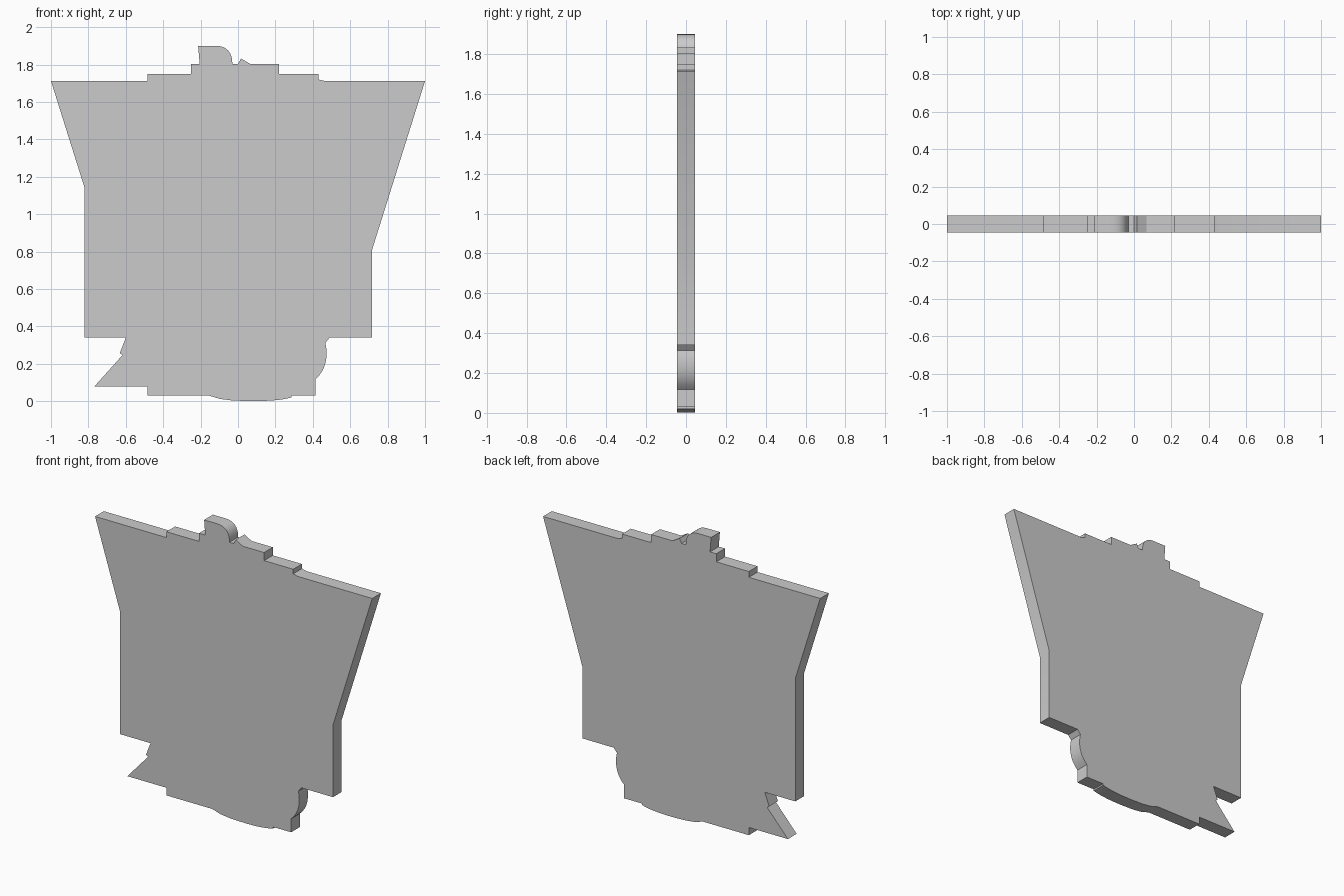
import bpy, bmesh

if "Cube" in bpy.data.objects:
    bpy.data.objects.remove(bpy.data.objects["Cube"])

HALF_DEPTH = 0.045


def bend(p0, p1, p2, p3, n=8):
    """Points along a cubic curve, for the rounded bits of the outline."""
    return [tuple((1-t)**3*a + 3*t*(1-t)**2*b + 3*t*t*(1-t)*c + t**3*d
                  for a, b, c, d in zip(p0, p1, p2, p3))
            for t in (i / n for i in range(n + 1))]


# Top edge: stepped ledges, rounded tab and small spike (left to right)
top_edge = [(-1, 1.712), (-0.485, 1.712), (-0.485, 1.75), (-0.25, 1.75),
            (-0.25, 1.803), (-0.205, 1.803), (-0.213, 1.9)]
top_edge += bend((-0.12, 1.9), (-0.06, 1.9), (-0.03, 1.865), (-0.03, 1.803))
top_edge += [(0.0, 1.803), (0.016, 1.832), (0.066, 1.803), (0.22, 1.803),
             (0.22, 1.75), (0.43, 1.75), (0.43, 1.72), (0.465, 1.712), (1, 1.712)]

# Right side: slanted upper edge, step in, rounded lower corner
right_edge = [(0.717, 0.81), (0.717, 0.34), (0.49, 0.34)]
right_edge += bend((0.467, 0.312), (0.482, 0.25), (0.475, 0.17), (0.415, 0.118))

# Bottom: shallow bulging belly
bottom_edge = [(0.415, 0.03), (0.285, 0.03), (0.285, 0.02)]
bottom_edge += bend((0.285, 0.02), (0.2, -0.004), (0.07, 0.0), (-0.03, 0.004))
bottom_edge += [(-0.095, 0.012), (-0.155, 0.03), (-0.485, 0.03), (-0.485, 0.08)]

# Left side: pointed flap, notch, straight side
left_edge = [(-0.767, 0.08), (-0.617, 0.247), (-0.632, 0.257),
             (-0.6, 0.34), (-0.82, 0.34), (-0.82, 1.14)]

# Extrude the outline into a flat slab
bm = bmesh.new()
outline = top_edge + right_edge + bottom_edge + left_edge
face = bm.faces.new([bm.verts.new((x, -HALF_DEPTH, z)) for x, z in outline])
result = bmesh.ops.extrude_face_region(bm, geom=[face], use_keep_orig=True)
moved = [v for v in result["geom"] if isinstance(v, bmesh.types.BMVert)]
bmesh.ops.translate(bm, verts=moved, vec=(0, 2 * HALF_DEPTH, 0))
bmesh.ops.remove_doubles(bm, verts=bm.verts, dist=0.0005)
bmesh.ops.recalc_face_normals(bm, faces=bm.faces)

mesh = bpy.data.meshes.new("flat_panel")
bm.to_mesh(mesh)
bm.free()
panel = bpy.data.objects.new("flat_panel", mesh)
bpy.context.collection.objects.link(panel)
bpy.context.view_layer.objects.active = panel
panel.select_set(True)
bpy.ops.object.shade_smooth_by_angle(angle=0.45)
